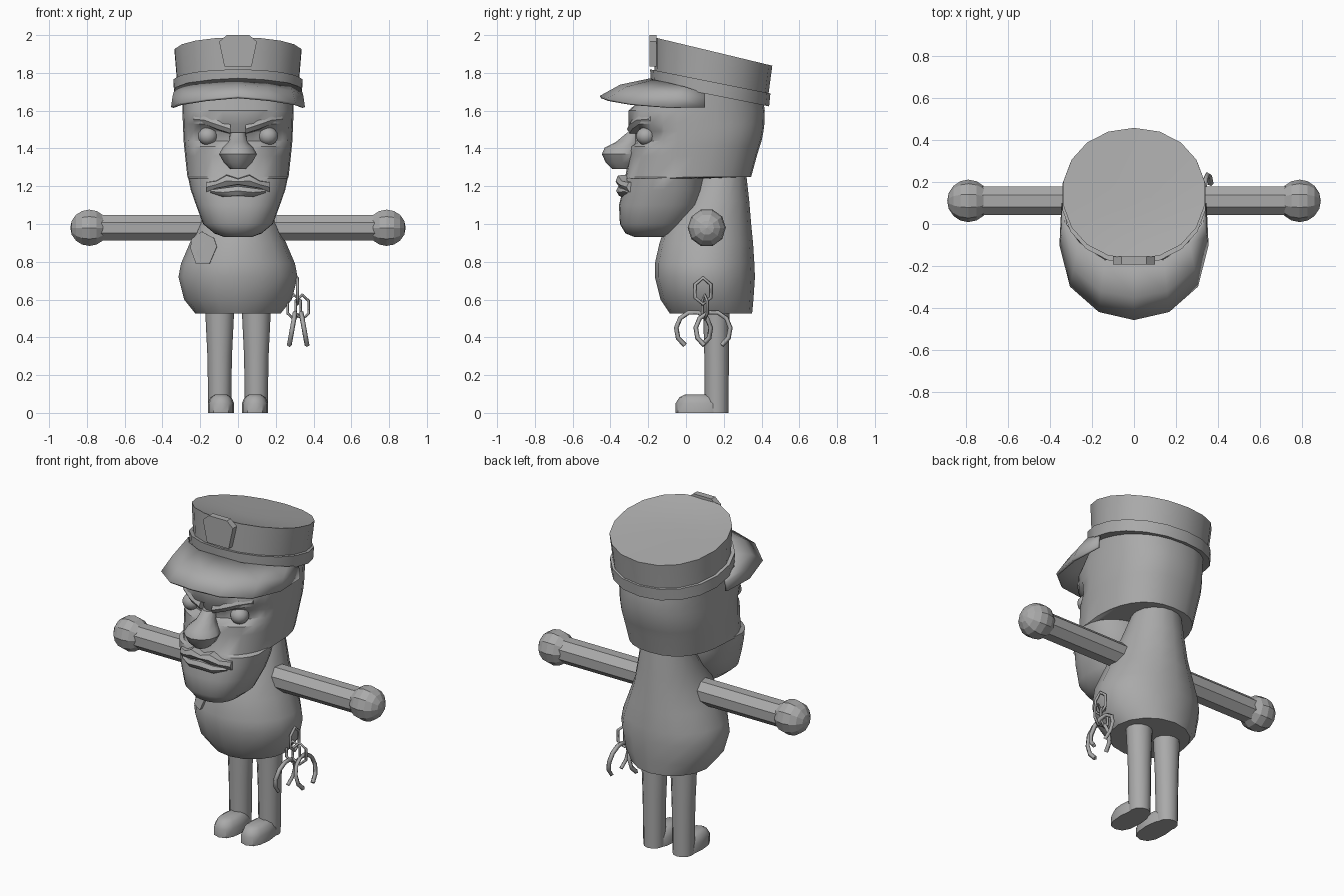
import bpy, bmesh, math
from mathutils import Vector, Matrix
from mathutils.bvhtree import BVHTree

if "Cube" in bpy.data.objects:
    bpy.data.objects.remove(bpy.data.objects["Cube"])

GREY = bpy.data.materials.new("plain grey")
GREY.diffuse_color = (0.4, 0.4, 0.4, 1)
GREY.use_nodes = True
GREY.node_tree.nodes["Principled BSDF"].inputs["Base Color"].default_value = GREY.diffuse_color


def finish(name, bm, angle=40):
    """Turn a bmesh into a named object; angle 0 keeps flat faces."""
    bmesh.ops.recalc_face_normals(bm, faces=bm.faces[:])
    me = bpy.data.meshes.new(name)
    bm.to_mesh(me)
    bm.free()
    me.materials.append(GREY)
    if angle:
        me.shade_smooth()
        me.set_sharp_from_angle(angle=math.radians(angle))
    ob = bpy.data.objects.new(name, me)
    bpy.context.collection.objects.link(ob)
    return ob


def skin(bm, rows, closed=True):
    """Bridge successive rows of vertices with quads."""
    n = len(rows[0])
    for a, b in zip(rows, rows[1:]):
        for i in range(n if closed else n - 1):
            j = (i + 1) % n
            bm.faces.new((a[i], a[j], b[j], b[i]))


def loft(name, rings, segs=16, power=2.0, cx=0, slope=0, angle=40, tweak=None):
    """Stack of rounded rings: (z, half width, front y, back y[, slope])."""
    bm = bmesh.new()
    rows = []
    for z, hw, yf, yb, *s in rings:
        tilt = s[0] if s else slope
        cy, ry = (yf + yb) / 2, (yb - yf) / 2
        row = []
        for i in range(segs):
            a = 2 * math.pi * i / segs - math.pi / 2
            c, d = math.cos(a), math.sin(a)
            x = math.copysign(abs(c) ** (2 / power), c) * hw
            y = math.copysign(abs(d) ** (2 / power), d) * ry
            p = Vector((cx + x, cy + y, z + tilt * y))
            row.append(bm.verts.new(tweak(p) if tweak else p))
        rows.append(row)
    skin(bm, rows)
    bm.faces.new(rows[0])
    bm.faces.new(rows[-1])
    return finish(name, bm, angle)


def ridge(name, stations):
    """Wedge-shaped strip along x: (x, front y, top z, bottom z)."""
    bm = bmesh.new()
    rows = []
    for x, y, t, b in stations:
        pts = [(y + .07, t), (y + .012, t - .005), (y, (t + b) / 2),
               (y + .015, b + .005), (y + .07, b)]
        rows.append([bm.verts.new((x, *p)) for p in pts])
    skin(bm, rows)
    bm.faces.new(rows[0])
    bm.faces.new(rows[-1])
    return finish(name, bm)


def mirrored(half):
    return [(-x, *r) for x, *r in reversed(half) if x > 0] + half


def ball(name, centre, radii, u=12, v=8, angle=40):
    bm = bmesh.new()
    m = Matrix.Translation(centre) @ Matrix.Diagonal((*radii, 1))
    bmesh.ops.create_uvsphere(bm, u_segments=u, v_segments=v, radius=1, matrix=m)
    return finish(name, bm, angle)


def plate(name, front, back):
    bm = bmesh.new()
    rows = [[bm.verts.new(p) for p in side] for side in (front, back)]
    skin(bm, rows)
    bm.faces.new(rows[0])
    bm.faces.new(rows[1])
    return finish(name, bm, 20)


def wire(name, pts, closed, r):
    cu = bpy.data.curves.new(name, 'CURVE')
    cu.dimensions = '3D'
    cu.bevel_depth, cu.bevel_resolution, cu.use_fill_caps = r, 0, True
    sp = cu.splines.new('POLY')
    sp.points.add(len(pts) - 1)
    for q, p in zip(sp.points, pts):
        q.co = (*p, 1)
    sp.use_cyclic_u = closed
    cu.materials.append(GREY)
    ob = bpy.data.objects.new(name, cu)
    bpy.context.collection.objects.link(ob)


# Torso
body = loft("body", [
    (.525, .225, -.085, .35), (.60, .285, -.135, .357), (.72, .315, -.165, .365),
    (.79, .302, -.165, .362), (.90, .255, -.14, .355), (1.0, .212, -.105, .345),
    (1.12, .175, -.02, .335), (1.3, .13, .09, .315)], segs=16)

# Legs, feet, arms, hands
for side, s in (("left", 1), ("right", -1)):
    loft(side + "_leg", [(.0, .06, .10, .225), (.3, .065, .097, .227),
                         (.57, .078, .09, .23)], segs=12, cx=.097 * s)
    loft(side + "_foot", [(0, .07, -.055, .2), (.05, .07, -.055, .2),
                          (.083, .055, -.035, .17), (.097, .032, -.005, .14)],
         segs=12, power=2.5, cx=.09 * s)
    bm = bmesh.new()
    m = Matrix.Translation((.44 * s, .11, .98)) @ Matrix.Rotation(math.pi / 2, 4, 'Y') \
        @ Matrix.Rotation(math.pi / 8, 4, 'Z')
    bmesh.ops.create_cone(bm, cap_ends=True, segments=8, radius1=.074, radius2=.074,
                          depth=.62, matrix=m)
    finish(side + "_arm", bm, 0)
    bm = bmesh.new()
    m = Matrix.Translation((.787 * s, .11, .98)) @ Matrix.Rotation(math.pi / 2, 4, 'Y')
    bmesh.ops.create_uvsphere(bm, u_segments=10, v_segments=8, radius=.101, matrix=m)
    finish(side + "_hand", bm, 0)


# Head with shallow eye sockets
def socket(p):
    if p.y < -.05 and .07 < abs(p.x) < .25 and 1.42 < p.z < 1.52:
        p.y += .045
    return p


loft("head", [
    (.93, .07, -.27, -.09), (.95, .125, -.32, -.04), (1.0, .185, -.35, .01),
    (1.1, .222, -.355, .085), (1.18, .25, -.335, .095), (1.24, .263, -.325, .10),
    (1.25, .268, -.322, .345), (1.36, .28, -.30, .375), (1.41, .285, -.295, .39),
    (1.44, .288, -.293, .40), (1.49, .29, -.295, .41), (1.53, .292, -.305, .415),
    (1.6, .294, -.305, .417), (1.72, .295, -.17, .40)],
    segs=28, power=2.35, tweak=socket)

# Face details
loft("nose", [
    (1.29, .04, -.39, -.27), (1.325, .075, -.425, -.25), (1.37, .1, -.445, -.24),
    (1.405, .08, -.43, -.24), (1.435, .05, -.37, -.24), (1.485, .04, -.31, -.22)],
    segs=12)
ridge("upper_lip", mirrored([(0, -.372, 1.243, 1.205), (.06, -.372, 1.262, 1.195),
                             (.115, -.352, 1.232, 1.185), (.168, -.315, 1.225, 1.165)]))
ridge("lower_lip", mirrored([(0, -.37, 1.205, 1.145), (.08, -.362, 1.195, 1.14),
                             (.145, -.325, 1.185, 1.16)]))
for side, s in (("left", 1), ("right", -1)):
    ball(side + "_eye", (.16 * s, -.212, 1.465), (.052, .052, .048))
    ridge(side + "_brow", [(.04 * s, -.313, 1.53, 1.475), (.11 * s, -.30, 1.555, 1.497),
                           (.18 * s, -.262, 1.575, 1.525), (.235 * s, -.20, 1.575, 1.535)])

# Cap
loft("cap_band", [(1.685, .343, -.185, .44), (1.755, .346, -.19, .447)],
     segs=18, slope=-.2, power=2.1)
loft("cap_crown", [
    (1.735, .325, -.168, .435, -.2), (1.83, .333, -.168, .447, -.21),
    (1.913, .34, -.168, .457, -.24), (1.905, .24, -.08, .36, -.22),
    (1.90, .08, .06, .22, -.2)], segs=18, power=2.1)

# Visor: inner edge on the band, outer rim swept forward and down
inner = [(0, -.185, 1.765), (.14, -.17, 1.757), (.26, -.09, 1.742), (.325, 0, 1.722),
         (.328, .1, 1.69)]
outer = [(0, -.453, 1.672), (.165, -.415, 1.657), (.3, -.295, 1.635), (.348, -.1, 1.617),
         (.338, .1, 1.617)]
inner, outer = mirrored(inner), mirrored(outer)
middle = [(Vector(a) * .4 + Vector(b) * .6) + Vector((0, 0, .022))
          for a, b in zip(inner, outer)]
bm = bmesh.new()
skin(bm, [[bm.verts.new(p) for p in row] for row in (inner, middle, outer)], closed=False)
visor = finish("visor", bm, 50)
mod = visor.modifiers.new("thickness", 'SOLIDIFY')
mod.thickness, mod.offset = .014, 0

# Cap badge
shape = [(-.06, 2.0), (.06, 2.0), (.1, 1.965), (.072, 1.835), (-.072, 1.835), (-.1, 1.965)]
plate("cap_badge", [(x, -.192, z) for x, z in shape], [(x, -.155, z) for x, z in shape])

# Chest badge laid on the torso
tree = BVHTree.FromPolygons([v.co for v in body.data.vertices],
                            [p.vertices[:] for p in body.data.polygons])
shape = [(-.245, .92), (-.19, .96), (-.125, .925), (-.11, .88), (-.15, .787),
         (-.22, .787), (-.25, .87)]
spots = []
for x, z in shape:
    hit = tree.ray_cast(Vector((x, -1, z)), Vector((0, 1, 0)))[0]
    spots.append(Vector((x, hit.y if hit else .05, z)))
plate("chest_badge", [p + Vector((-.002, -.022, 0)) for p in spots],
      [p + Vector((0, .02, 0)) for p in spots])

# Handcuffs hanging at the hip
hexagon = [(math.cos(k * math.pi / 3), math.sin(k * math.pi / 3)) for k in range(6)]
wire("hip_link", [(.315, .09 + .048 * b, .645 + .07 * a) for a, b in hexagon], True, .009)
for name, cx, cy, tilt in (("front_cuff", .297, .04, .18), ("rear_cuff", .34, .143, -.18)):
    wire(name + "_link", [(cx + .04 * b, .1 + .015 * b, .56 + .065 * a)
                          for a, b in hexagon], True, .008)
    arc = []
    for k in range(10):
        a = math.radians(-60 + k * 300 / 9)
        z = .44 + .095 * math.sin(a)
        arc.append((cx + tilt * (z - .5), cy + .092 * math.cos(a), z))
    wire(name, arc, False, .013)
